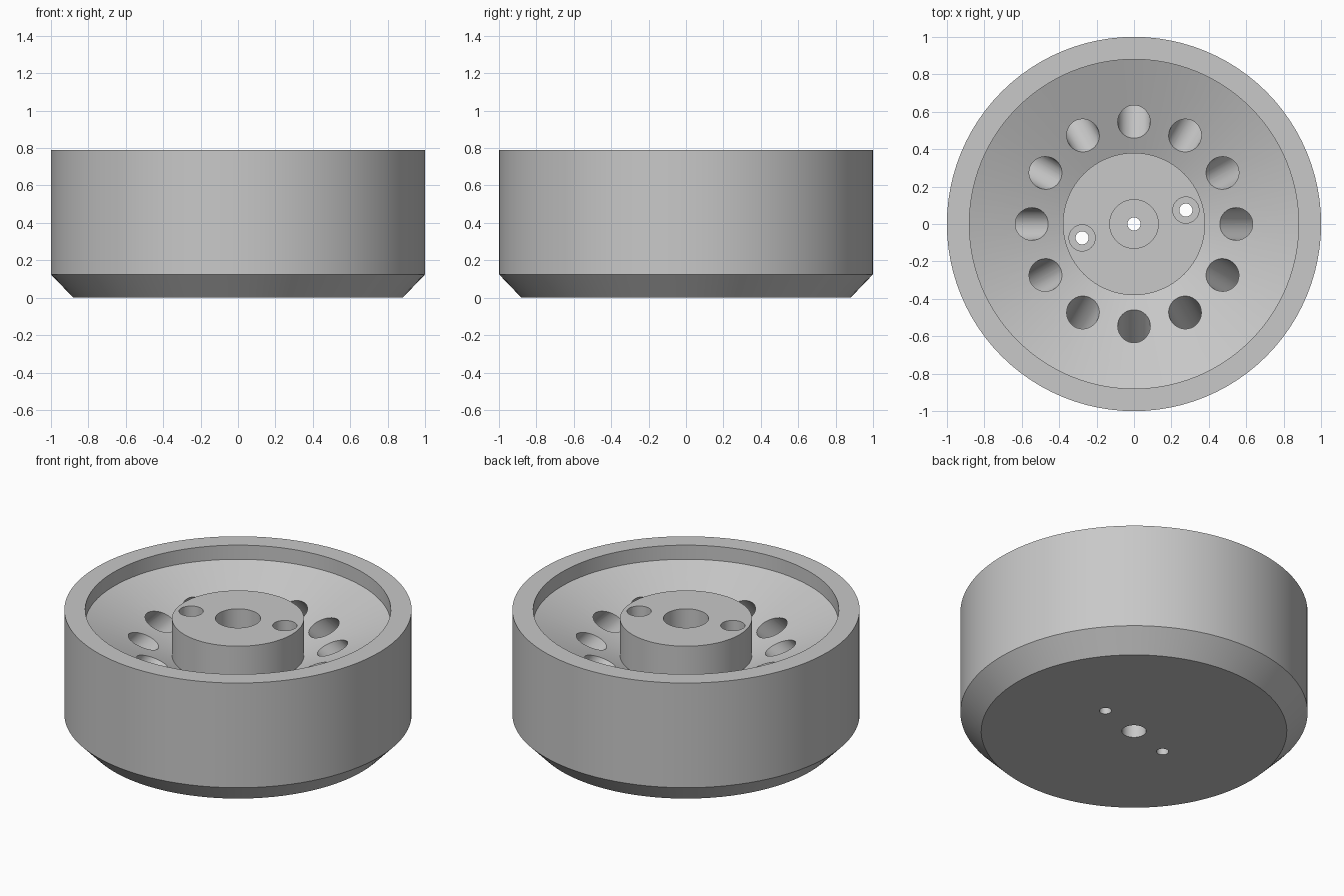
import bpy
import bmesh
from math import pi, cos, sin, radians
from mathutils import Matrix, Vector

if "Cube" in bpy.data.objects:
    bpy.data.objects.remove(bpy.data.objects["Cube"], do_unlink=True)

grey = bpy.data.materials.new("plain grey")
grey.use_nodes = True
colour = (0.58, 0.58, 0.58, 1)
grey.diffuse_color = colour
grey.node_tree.nodes["Principled BSDF"].inputs["Base Color"].default_value = colour


def lathe(name, profile, steps, closed=False):
    """Turn a (radius, height) profile around the z axis."""
    bm = bmesh.new()
    verts = [bm.verts.new((r, 0, z)) for r, z in profile]
    edges = [bm.edges.new(pair) for pair in zip(verts, verts[1:])]
    if closed:
        edges.append(bm.edges.new((verts[-1], verts[0])))
    bmesh.ops.spin(bm, geom=verts + edges, cent=(0, 0, 0), axis=(0, 0, 1),
                   angle=2 * pi, steps=steps)
    bmesh.ops.remove_doubles(bm, verts=bm.verts, dist=1e-4)
    bmesh.ops.recalc_face_normals(bm, faces=bm.faces)
    mesh = bpy.data.meshes.new(name)
    bm.to_mesh(mesh)
    bm.free()
    mesh.materials.append(grey)
    obj = bpy.data.objects.new(name, mesh)
    bpy.context.collection.objects.link(obj)
    return obj


def cut(target, cutter):
    """Subtract the cutter from the target and discard it."""
    cutter.hide_render = True
    mod = target.modifiers.new("cut", "BOOLEAN")
    mod.operation = "DIFFERENCE"
    mod.solver = "EXACT"
    mod.object = cutter
    bpy.context.view_layer.objects.active = target
    bpy.ops.object.modifier_apply(modifier=mod.name)
    bpy.data.objects.remove(cutter, do_unlink=True)


# Wheel: chamfered drum, rim, sloping dish, raised hub and stepped centre bore
wheel = lathe("wheel_body", [
    (0.07, 0), (0.88, 0), (1, 0.125), (1, 0.79), (0.88, 0.79), (0.88, 0.70),
    (0.38, 0.50), (0.38, 0.735), (0.13, 0.735), (0.13, 0.35),
    (0.035, 0.35), (0.035, 0.12), (0.07, 0.12)], 96, closed=True)

# Ring of twelve blind holes, drilled down and outwards into the dish
for i in range(12):
    a = i * pi / 6
    drill = lathe("dish_hole_cutter", [(0, -0.35), (0.087, -0.35), (0.087, 0.06), (0, 0.06)], 40)
    drill.matrix_world = (Matrix.Rotation(a, 4, "Z")
                          @ Matrix.Translation(Vector((0.545, 0, 0.568)))
                          @ Matrix.Rotation(radians(-45), 4, "Y"))
    cut(wheel, drill)

# Two counterbored screw holes on opposite sides of the hub
for a in (radians(15), radians(195)):
    screw = lathe("screw_hole_cutter", [
        (0, -0.1), (0.035, -0.1), (0.035, 0.58), (0.07, 0.58), (0.07, 0.9), (0, 0.9)], 32)
    screw.location = (0.287 * cos(a), 0.287 * sin(a), 0)
    bpy.context.view_layer.update()
    cut(wheel, screw)

# Smooth curved walls, crisp machined edges
bpy.ops.object.select_all(action="DESELECT")
wheel.select_set(True)
bpy.context.view_layer.objects.active = wheel
bpy.ops.object.shade_smooth_by_angle(angle=radians(20))
